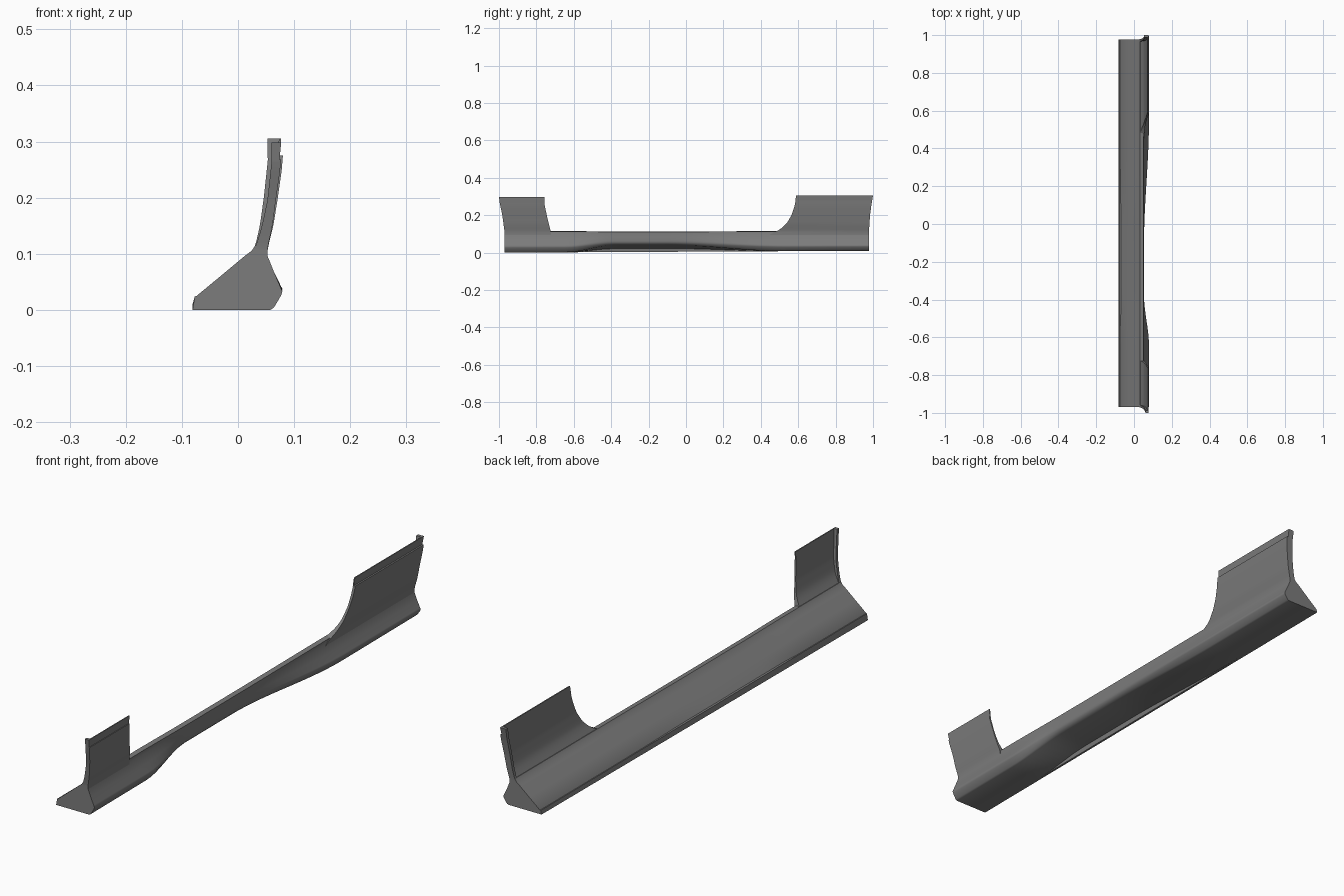
import bpy, bmesh, math

if "Cube" in bpy.data.objects:
    bpy.data.objects.remove(bpy.data.objects["Cube"])

gray = bpy.data.materials.new("satin gray")
gray.diffuse_color = (0.2, 0.2, 0.2, 1)
gray.use_nodes = True
gray.node_tree.nodes["Principled BSDF"].inputs["Base Color"].default_value = gray.diffuse_color


def loft(name, rings, angle=35):
    """Skin a list of equal closed rings and cap both ends."""
    bm = bmesh.new()
    rows = [[bm.verts.new(p) for p in ring] for ring in rings]
    n = len(rows[0])
    for a, b in zip(rows, rows[1:]):
        for i in range(n):
            j = (i + 1) % n
            bm.faces.new((a[i], a[j], b[j], b[i]))
    bm.faces.new(rows[0])
    bm.faces.new(rows[-1])
    bmesh.ops.recalc_face_normals(bm, faces=bm.faces)
    me = bpy.data.meshes.new(name)
    bm.to_mesh(me)
    bm.free()
    me.materials.append(gray)
    me.shade_smooth()
    me.set_sharp_from_angle(angle=math.radians(angle))
    ob = bpy.data.objects.new(name, me)
    bpy.context.collection.objects.link(ob)
    return ob


def smooth(a, b, v):
    t = min(1, max(0, (v - a) / (b - a)))
    return t * t * (3 - 2 * t)


def curve(points, v):
    """Piecewise linear lookup."""
    for (a, p), (b, q) in zip(points, points[1:]):
        if v <= b:
            return p + (q - p) * max(0, (v - a) / (b - a))
    return points[-1][1]


def tilt(y):
    return 0.005 * (y + 0.97)


# Sill: full section at the ends, pinched and lifted along the middle
END = [(-0.078, 0), (-0.076, 0.023), (-0.03, 0.061), (0.012, 0.096), (0.024, 0.105),
       (0.031, 0.115), (0.05, 0.113), (0.051, 0.1), (0.064, 0.068), (0.076, 0.040),
       (0.079, 0.033), (0.077, 0.026), (0.064, 0.004), (0.058, 0.0)]
MID = [(-0.073, 0.019), (-0.066, 0.029), (-0.030, 0.060), (0.012, 0.093), (0.024, 0.104),
       (0.031, 0.113), (0.05, 0.111), (0.05, 0.1), (0.052, 0.083), (0.053, 0.066),
       (0.053, 0.058), (0.051, 0.051), (0.045, 0.043), (0.036, 0.040)]
Y0, Y1, STEPS = -0.97, 0.978, 60
rings = []
for k in range(STEPS + 1):
    y = Y0 + (Y1 - Y0) * k / STEPS
    m = smooth(-0.64, -0.38, y) * (1 - smooth(-0.1, 0.54, y))
    ring = []
    for i, ((ax, az), (bx, bz)) in enumerate(zip(END, MID)):
        z = az + (bz - az) * m
        lift = tilt(y) * max(0, 1 - z / 0.06) if i not in (1, 2) else 0
        ring.append((ax + (bx - ax) * m, y, z + lift))
    rings.append(ring)
loft("sill_body", rings, 48)

# Straight lower lip along the free edge
LIP = [(-0.081, 0), (-0.077, 0.024), (-0.070, 0.025), (-0.073, 0)]
loft("lower_lip", [[(x, y, z + tilt(y) * (z < 0.01)) for x, z in LIP] for y in (Y0, Y1)])

# Upright end panels: a thin curved skin with a return wall along the outer end
# and a stepped mounting flange on top
WALL = [(0.09, 0.02), (0.115, 0.031), (0.15, 0.039), (0.2, 0.046), (0.275, 0.054)]
SKIN = [(0.09, 0.022), (0.112, 0.031), (0.125, 0.040), (0.15, 0.052), (0.2, 0.063), (0.275, 0.071)]
OUTER = [(0.09, 0.053), (0.11, 0.053), (0.15, 0.063), (0.2, 0.071), (0.25, 0.078), (0.275, 0.080)]


def panel(name, end, free, step, top, shift):
    """end and free give y by height; shift moves the return wall outward."""
    side = 1 if end[0][1] > 0 else -1

    def ring(z, wall, skin, outer):
        a, b = curve(free, z), curve(end, z)
        c = b - side * 0.012
        return [(skin, a, z), (outer, a, z), (outer, b, z), (wall, b, z), (wall, c, z), (skin, c, z)]
    rows = []
    for k in range(15):
        z = 0.095 + (step - 0.095) * k / 14
        t = min(1, (z - 0.095) / 0.1)
        skin = curve(SKIN, z)
        rows.append(ring(z, min(skin, curve(WALL, z) + shift * t), skin,
                         curve(OUTER, z) - shift * 0.4 * t))
    loft(name + "_panel", rows)
    loft(name + "_flange", [ring(step - 0.004, 0.053 + shift, 0.0695, 0.0735),
                            ring(top, 0.053 + shift, 0.073, 0.077)], 50)


panel("front", [(0.09, -0.97), (0.11, -0.97), (0.2, -0.982), (0.26, -0.995), (0.298, -1.0)],
      [(0.09, -0.722), (0.115, -0.724), (0.18, -0.740), (0.26, -0.757), (0.298, -0.757)],
      0.268, 0.298, 0.007)
panel("rear", [(0.09, 0.978), (0.11, 0.978), (0.2, 0.984), (0.26, 0.992), (0.305, 1.0)],
      [(0.09, 0.44), (0.112, 0.475), (0.12, 0.495), (0.135, 0.517), (0.16, 0.541),
       (0.2, 0.564), (0.24, 0.578), (0.275, 0.586), (0.305, 0.588)],
      0.275, 0.305, 0.0)
